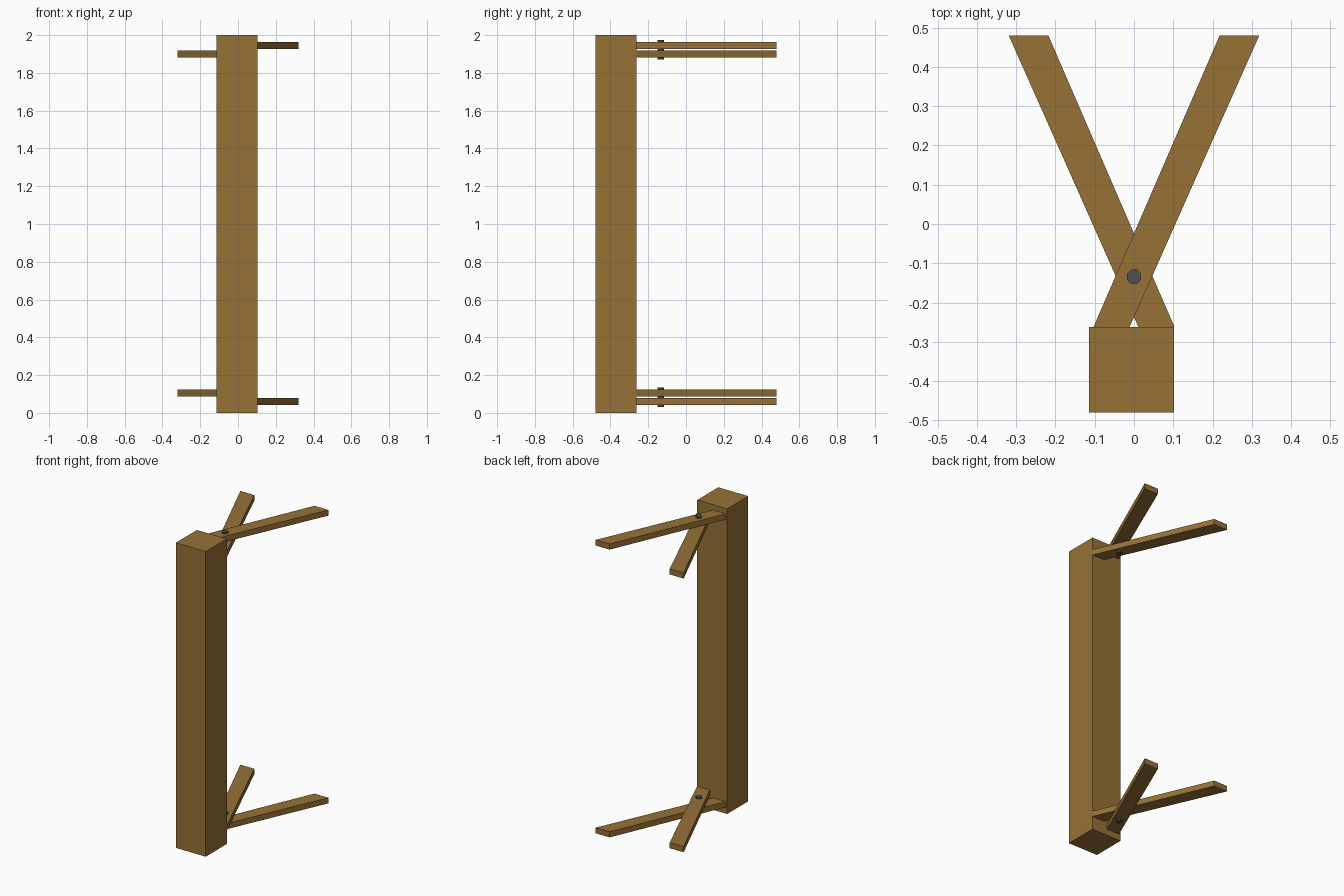
import bpy
import bmesh
import math
from mathutils import Matrix

cube = bpy.data.objects.get("Cube")
if cube:
    bpy.data.objects.remove(cube, do_unlink=True)


def make_material(name, color):
    mat = bpy.data.materials.new(name)
    mat.use_nodes = True
    mat.diffuse_color = color
    mat.node_tree.nodes["Principled BSDF"].inputs["Base Color"].default_value = color
    return mat


wood = make_material("brown wood", (0.31, 0.165, 0.038, 1))
metal = make_material("dark metal", (0.08, 0.08, 0.08, 1))


def add_object(name, bm, mat):
    bmesh.ops.recalc_face_normals(bm, faces=bm.faces)
    mesh = bpy.data.meshes.new(name)
    bm.to_mesh(mesh)
    bm.free()
    mesh.materials.append(mat)
    obj = bpy.data.objects.new(name, mesh)
    bpy.context.collection.objects.link(obj)
    return obj


def add_prism(name, outline, low, high, mat):
    """Extrude a flat xy outline from z = low to z = high."""
    bm = bmesh.new()
    face = bm.faces.new([bm.verts.new((x, y, low)) for x, y in outline])
    result = bmesh.ops.extrude_face_region(bm, geom=[face])
    top = [v for v in result["geom"] if isinstance(v, bmesh.types.BMVert)]
    bmesh.ops.translate(bm, verts=top, vec=(0, 0, high - low))
    return add_object(name, bm, mat)


def add_bolt(name, low, high):
    bm = bmesh.new()
    place = Matrix.Translation((0, -0.134, (low + high) / 2)) @ Matrix.Rotation(math.pi / 8, 4, "Z")
    bmesh.ops.create_cone(bm, cap_ends=True, segments=8, radius1=0.0195,
                          radius2=0.0195, depth=high - low, matrix=place)
    return add_object(name, bm, metal)


# Square upright post
BACK, JOINT = 0.48, -0.262
add_prism("post", [(-0.115, -BACK), (0.102, -BACK), (0.102, JOINT), (-0.115, JOINT)],
          0, 2, wood)

# Slanted brace, cut flush with the post and square at the far end
brace = [(-0.103, JOINT), (-0.011, JOINT), (0.319, BACK), (0.218, BACK)]
mirrored = [(-x, y) for x, y in brace]

# Crossed pair of braces at each end of the post, pinned by a bolt
for end, left_z, right_z in (("upper", 1.927, 1.881), ("lower", 0.041, 0.087)):
    add_prism(end + "_left_brace", brace, left_z, left_z + 0.037, wood)
    add_prism(end + "_right_brace", mirrored, right_z, right_z + 0.037, wood)
    low = min(left_z, right_z)
    add_bolt(end + "_bolt", low - 0.01, low + 0.093)
